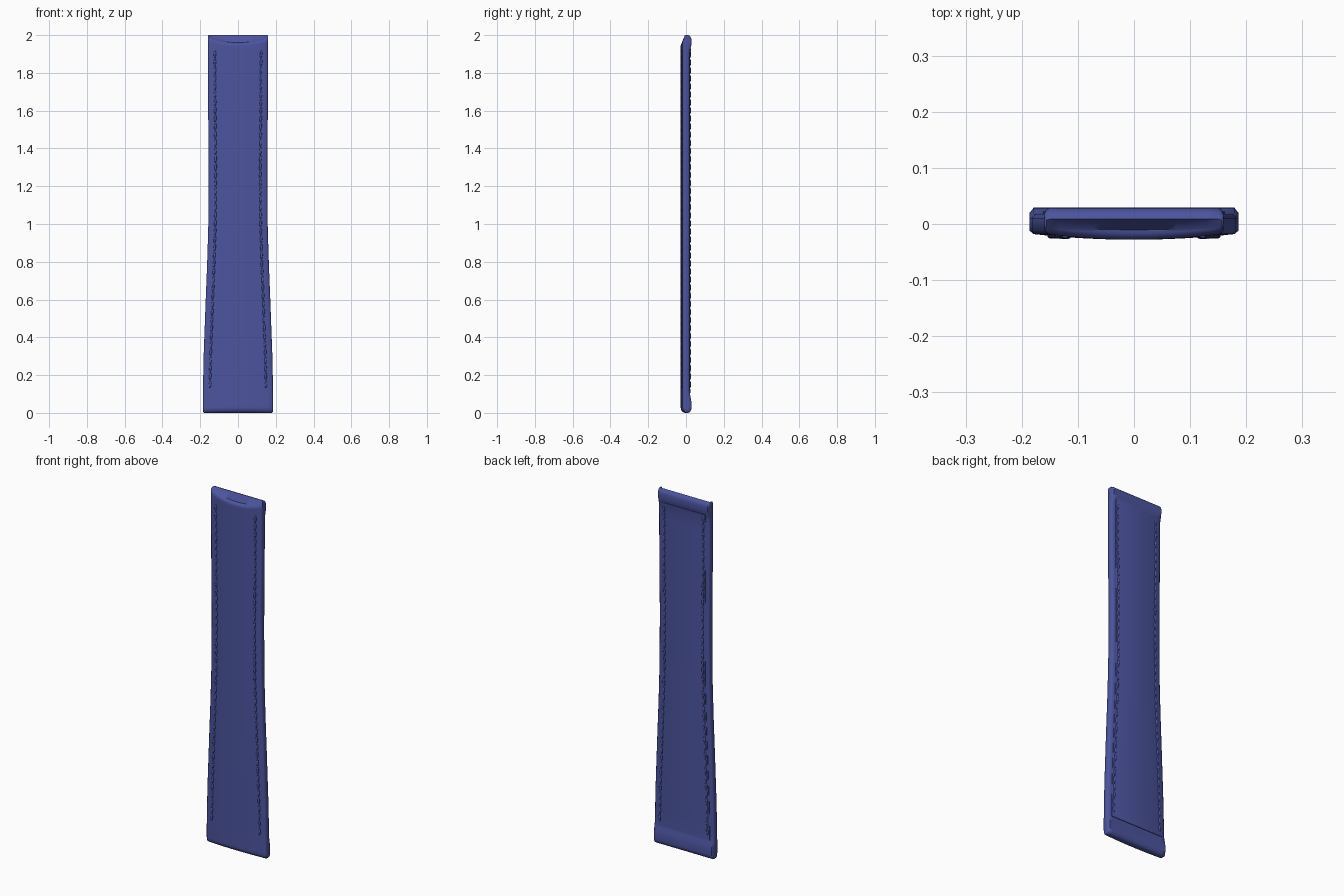
import bpy, bmesh, math
from mathutils import Matrix, Vector

if "Cube" in bpy.data.objects:
    bpy.data.objects.remove(bpy.data.objects["Cube"])

blue = bpy.data.materials.new("blue leather")
blue.diffuse_color = (0.072, 0.090, 0.345, 1)
blue.use_nodes = True
blue.node_tree.nodes["Principled BSDF"].inputs["Base Color"].default_value = blue.diffuse_color

# Half width of the strap along its height
WIDTHS = [(0, .186), (.1, .186), (.3, .182), (.6, .171), (.8, .163),
          (1.0, .157), (1.3, .155), (1.6, .158), (2.0, .160)]
R = 0.028      # end rounding
N = 17         # points across each face


def smooth(a, b, v):
    t = max(0, min(1, (v - a) / (b - a)))
    return t * t * (3 - 2 * t)


def half_width(z):
    for (z0, w0), (z1, w1) in zip(WIDTHS, WIDTHS[1:]):
        if z <= z1:
            return w0 + (w1 - w0) * (z - z0) / (z1 - z0)
    return WIDTHS[-1][1]


def front_y(t):
    return -0.018 - 0.010 * (1 - t * t)


def padding(z):
    # thicker rolls at both ends of the back
    return 0.011 * (1 - smooth(.05, .125, z) + smooth(1.90, 1.955, z))


def finish(bm, name, angle=40):
    bmesh.ops.recalc_face_normals(bm, faces=bm.faces)
    mesh = bpy.data.meshes.new(name)
    bm.to_mesh(mesh)
    bm.free()
    mesh.materials.append(blue)
    ob = bpy.data.objects.new(name, mesh)
    bpy.context.collection.objects.link(ob)
    bpy.ops.object.select_all(action='DESELECT')
    bpy.context.view_layer.objects.active = ob
    ob.select_set(True)
    bpy.ops.object.shade_smooth_by_angle(angle=math.radians(angle))
    return ob


# Strap body: lofted cross-sections with rounded ends
def section(bm, z, s_front, s_back, corner):
    w = half_width(z) - corner
    pad = padding(z)
    ts = [-1 + 2 * i / (N - 1) for i in range(N)]
    mid = 0.004
    pts = []
    for t in ts:
        # scooped front lip at the top end
        zf = z if z < 1.9 else 1.9 + (z - 1.9) * (1 - .40 * (1 - .65 * t * t))
        pts.append((t * (w - .007), mid + (front_y(t) - mid) * s_front, zf))
    side = [(-.012, s_front), (.011 + pad * .8, s_back)]
    pts += [(w, mid + (y - mid) * s, z) for y, s in side]
    pts += [(t * (w - .007), mid + (.018 + pad - mid) * s_back, z) for t in reversed(ts)]
    pts += [(-w, mid + (y - mid) * s, z) for y, s in reversed(side)]
    return [bm.verts.new(p) for p in pts]


bm = bmesh.new()
rings = []
angles = [math.radians(a) for a in (90, 75, 60, 45, 30, 15)]
for a in angles:
    s = .2 + .8 * math.cos(a)
    rings.append(section(bm, R - R * math.sin(a), s, s, .010 * (1 - math.cos(a)) ** 2))
heights = [R, .04, .055, .07, .085, .10, .115, .13]
heights += [.13 + 1.76 * i / 40 for i in range(1, 41)] + [1.91, 1.925, 1.94, 1.955, 2 - R]
rings += [section(bm, z, 1, 1, 0) for z in heights]
for a in reversed(angles):
    c = math.cos(a)
    rings.append(section(bm, 2 - R + R * math.sin(a), .45 + .55 * c, .2 + .8 * c,
                         .004 * (1 - c) ** 2))
for r0, r1 in zip(rings, rings[1:]):
    n = len(r0)
    for j in range(n):
        k = (j + 1) % n
        bm.faces.new((r0[j], r0[k], r1[k], r1[j]))
for r in (rings[0], rings[-1]):
    back = [r[2 * N + 1 - i] for i in range(N)]
    for j in range(N - 1):
        bm.faces.new((r[j], r[j + 1], back[j + 1], back[j]))
    bm.faces.new((r[N - 1], r[N], r[N + 1], back[N - 1]))
    bm.faces.new((r[0], back[0], r[2 * N + 2], r[2 * N + 3]))
finish(bm, "strap_body", 50)

# Lining panel stitched on the back
bm = bmesh.new()
rows = []
for i in range(41):
    z = .105 + 1.825 * i / 40
    w = half_width(z) - .024
    y = .0215 + padding(z) * .95
    rows.append([bm.verts.new(p) for p in
                 ((-w, .012, z), (-w, y - .001, z), (-w + .003, y, z),
                  (w - .003, y, z), (w, y - .001, z), (w, .012, z))])
for a, b in zip(rows, rows[1:]):
    for j in range(6):
        k = (j + 1) % 6
        bm.faces.new((a[j], a[k], b[k], b[j]))
bm.faces.new(rows[0])
bm.faces.new(rows[-1])
finish(bm, "back_lining")


# Rows of raised stitches on both faces and both edges
def stitches(name, back):
    bm = bmesh.new()
    count = 42
    pitch = 1.79 / count
    for side in (-1, 1):
        for i in range(count):
            z = .13 + pitch * (i + .5)
            x = side * (half_width(z) - .037)
            t = x / (half_width(z) - .007)
            y = .0215 + padding(z) * .95 if back else front_y(t)
            slope = (half_width(z + .02) - half_width(z - .02)) / .04
            tilt = side * math.atan(slope) + .08
            m = (Matrix.Translation(Vector((x, y, z))) @ Matrix.Rotation(tilt, 4, 'Y')
                 @ Matrix.Diagonal((.0065, .005, pitch * .46, 1)))
            bmesh.ops.create_uvsphere(bm, u_segments=10, v_segments=8, radius=1, matrix=m)
    finish(bm, name, 80)


stitches("front_stitches", False)
stitches("back_stitches", True)
